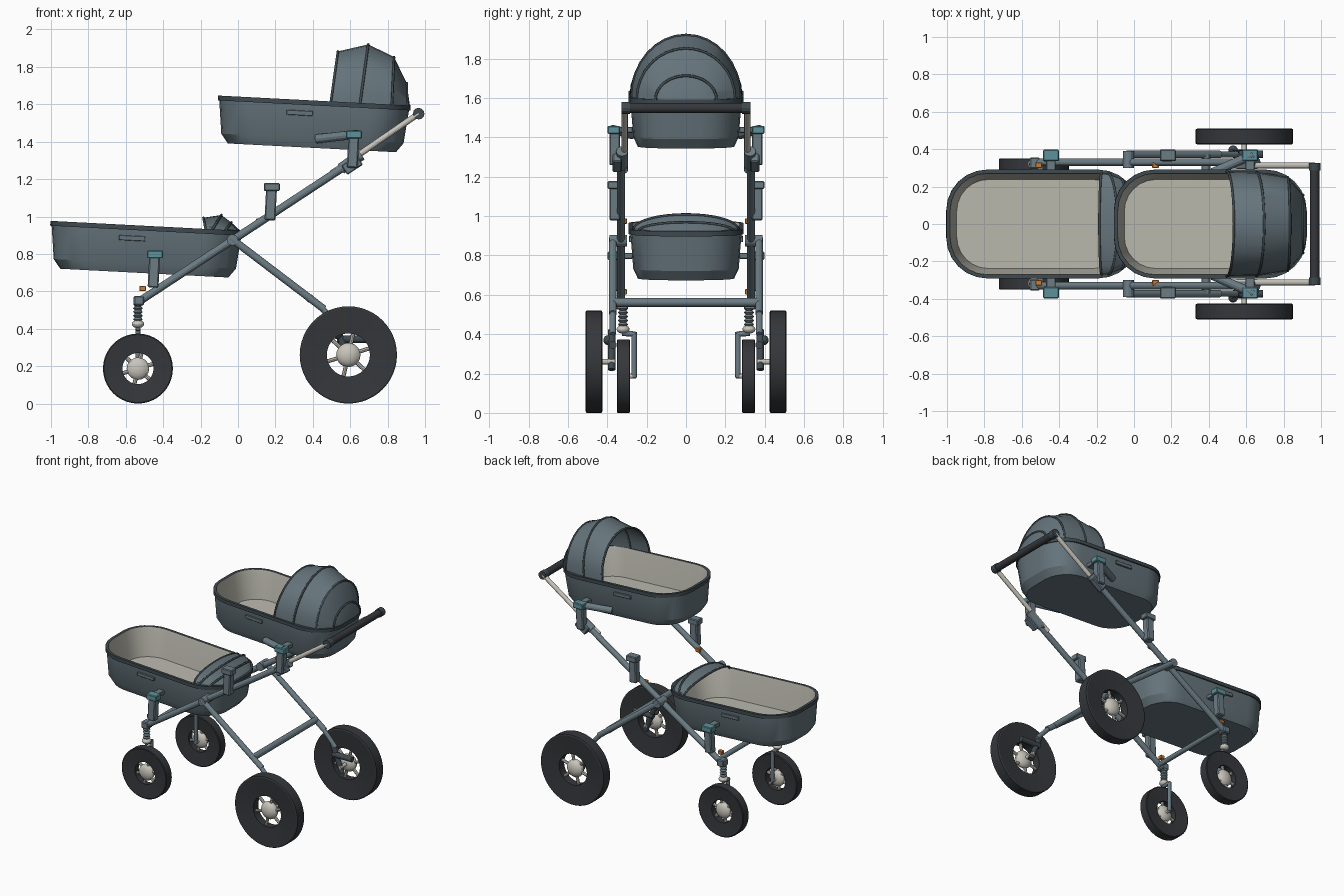
import bpy, bmesh
from math import sin, cos, pi
from mathutils import Vector, Matrix

cube = bpy.data.objects.get("Cube")
if cube:
    bpy.data.objects.remove(cube)

made = []


def material(name, rgb):
    m = bpy.data.materials.new(name)
    m.use_nodes = True
    m.diffuse_color = (*rgb, 1)
    m.node_tree.nodes["Principled BSDF"].inputs["Base Color"].default_value = (*rgb, 1)
    return m


FABRIC = material("slate fabric", (0.13, 0.175, 0.2))
FRAME = material("slate frame", (0.15, 0.205, 0.235))
TRIM = material("dark trim", (0.05, 0.068, 0.078))
LINING = material("cream lining", (0.5, 0.49, 0.43))
METAL = material("pale metal", (0.58, 0.56, 0.5))
RUBBER = material("black rubber", (0.035, 0.038, 0.043))
TEAL = material("teal clip", (0.11, 0.29, 0.33))
ORANGE = material("orange button", (0.6, 0.2, 0.03))


def add(name, bm, mats, place=None):
    me = bpy.data.meshes.new(name)
    bmesh.ops.recalc_face_normals(bm, faces=bm.faces)
    bm.to_mesh(me)
    bm.free()
    for m in mats:
        me.materials.append(m)
    ob = bpy.data.objects.new(name, me)
    bpy.context.collection.objects.link(ob)
    if place:
        ob.matrix_world = place
    made.append(ob)
    return ob


def tube(name, a, b, r, mat, segs=12, r2=None):
    a, b = Vector(a), Vector(b)
    d = b - a
    m = Matrix.Translation((a + b) / 2) @ d.to_track_quat('Z', 'Y').to_matrix().to_4x4()
    bm = bmesh.new()
    bmesh.ops.create_cone(bm, cap_ends=True, segments=segs, radius1=r,
                          radius2=r if r2 is None else r2, depth=d.length, matrix=m)
    return add(name, bm, [mat])


def box(name, c, size, mat, tilt=0, turn=0, place=None):
    bm = bmesh.new()
    m = (Matrix.Translation(c) @ Matrix.Rotation(turn, 4, 'Z')
         @ Matrix.Rotation(tilt, 4, 'Y') @ Matrix.Diagonal((*size, 1)))
    bmesh.ops.create_cube(bm, size=1, matrix=m)
    bmesh.ops.bevel(bm, geom=bm.edges[:], offset=min(size) * 0.12, segments=1, affect='EDGES')
    return add(name, bm, [mat], place)


def ball(name, c, size, mat):
    bm = bmesh.new()
    bmesh.ops.create_uvsphere(bm, u_segments=16, v_segments=10, radius=1,
                              matrix=Matrix.Translation(c) @ Matrix.Diagonal((*size, 1)))
    return add(name, bm, [mat])


def loft(name, rings, mats, bands=None, loop=True, caps=(), place=None):
    """Skin a list of point rings; bands gives the material slot of each strip."""
    bm = bmesh.new()
    rows = [[bm.verts.new(p) for p in ring] for ring in rings]
    n = len(rows[0])
    for i, (p, q) in enumerate(zip(rows, rows[1:])):
        for k in range(n if loop else n - 1):
            j = (k + 1) % n
            f = bm.faces.new((p[k], p[j], q[j], q[k]))
            f.material_index = bands[i] if bands else 0
    for row, slot in caps:
        bm.faces.new(rows[row]).material_index = slot
    return add(name, bm, mats, place)


def lathe(name, profile, c, mat, axis, segs=32):
    """Spin (radius, height) points around the y or z axis."""
    rings = []
    for r, h in profile:
        ring = []
        for k in range(segs):
            u, v = r * cos(2 * pi * k / segs), r * sin(2 * pi * k / segs)
            ring.append(Vector(c) + Vector((u, h, v) if axis == 'Y' else (u, v, h)))
        rings.append(ring)
    return loft(name, rings, [mat])


def rounded(hl, hw, r, z, n=6):
    pts = []
    for q, (sx, sy) in enumerate(((1, 1), (-1, 1), (-1, -1), (1, -1))):
        for k in range(n + 1):
            t = (q + k / n) * pi / 2
            pts.append((sx * (hl - r) + r * cos(t), sy * (hw - r) + r * sin(t), z))
    return pts


def arch(base, top, hw, h, n=16):
    return [(base + (top - base) * sin(pi * k / n), hw * cos(pi * k / n),
             h * sin(pi * k / n) + 0.005) for k in range(n + 1)]


def piping(name, pts, r, mat, place):
    cu = bpy.data.curves.new(name, 'CURVE')
    cu.dimensions = '3D'
    cu.bevel_depth = r
    cu.bevel_resolution = 1
    sp = cu.splines.new('POLY')
    sp.points.add(len(pts) - 1)
    for p, co in zip(sp.points, pts):
        p.co = (*co, 1)
    cu.materials.append(mat)
    ob = bpy.data.objects.new(name, cu)
    bpy.context.collection.objects.link(ob)
    ob.matrix_world = place


def bassinet(tag, x, z, ribs):
    place = Matrix.Translation((x, 0, z)) @ Matrix.Rotation(0.052, 4, 'Y')
    # Tub: floor pan, outer wall, rim lip, inner lining
    shape = [(0.45, 0.245, 0.18, -0.245), (0.488, 0.268, 0.2, -0.195),
             (0.508, 0.282, 0.21, -0.018), (0.516, 0.291, 0.22, -0.018),
             (0.516, 0.291, 0.22, 0.008), (0.496, 0.271, 0.2, 0.008),
             (0.49, 0.265, 0.2, -0.02), (0.45, 0.238, 0.17, -0.2)]
    loft(tag + "_tub", [rounded(*s) for s in shape], [FABRIC, TRIM, LINING],
         bands=[0, 0, 1, 1, 1, 2, 2], caps=((0, 0), (-1, 2)), place=place)
    # Side pull handles
    for s in (-1, 1):
        box(tag + "_side_handle", (-0.075, s * 0.281, -0.062), (0.14, 0.016, 0.026),
            FABRIC, place=place)
    # Hood panels and piping
    arches = [arch(*r) for r in ribs]
    loft(tag + "_hood", arches, [FABRIC], loop=False, place=place)
    for a in arches[:-1]:
        piping(tag + "_hood_rib", a, 0.007, TRIM, place)


bassinet("upper", 0.408, 1.612,
         [(0.088, 0.112, 0.28, 0.272), (0.245, 0.272, 0.277, 0.318), (0.415, 0.413, 0.25, 0.258),
          (0.497, 0.488, 0.155, 0.122), (0.512, 0.512, 0.09, 0.0)])
bassinet("lower", -0.488, 0.942,
         [(0.315, 0.3, 0.27, 0.062), (0.35, 0.395, 0.268, 0.082),
          (0.42, 0.45, 0.24, 0.045), (0.495, 0.505, 0.15, 0.0)])


def wheel(tag, x, y, r, hole, w, hub, segs):
    h = w / 2
    lathe(tag + "_tyre", [(hole, -h * .7), (r * .97, -h), (r, -h * .9), (r, h * .9),
                          (r * .97, h), (hole, h * .7), (hole, -h * .7)],
          (x, y, r), RUBBER, 'Y', segs)
    ball(tag + "_hub", (x, y, r), (hub, h * 0.95, hub), METAL)
    for k in range(6):
        t = k * pi / 3 + 0.3
        tube(tag + "_spoke", (x, y, r), (x + hole * 1.03 * cos(t), y, r + hole * 1.03 * sin(t)),
             0.011, METAL, 8)


# Frame sides, mirrored left and right
for s in (-1, 1):
    def P(x, y, z):
        return (x, s * y, z)

    # Main rail, telescopic handle rod and sleeves
    tube("main_rail", P(-0.53, 0.33, 0.545), P(0.62, 0.33, 1.3), 0.021, FRAME)
    tube("handle_rod", P(0.5, 0.312, 1.23), P(0.966, 0.312, 1.55), 0.016, METAL)
    tube("rail_sleeve", P(0.55, 0.325, 1.255), P(0.66, 0.325, 1.33), 0.03, FRAME)
    tube("grip_end", P(0.966, 0.285, 1.55), P(0.966, 0.327, 1.55), 0.031, TRIM)

    # Pivot and rear leg
    tube("pivot", P(-0.03, 0.3, 0.875), P(-0.03, 0.39, 0.875), 0.03, FRAME)
    tube("rear_leg", P(-0.04, 0.372, 0.885), P(0.46, 0.372, 0.505), 0.02, FRAME)
    tube("rear_leg_tip", P(0.44, 0.372, 0.52), P(0.55, 0.372, 0.4), 0.016, FRAME)
    tube("swing_arm", P(0.52, 0.378, 0.42), P(0.6, 0.378, 0.22), 0.019, TRIM)
    tube("brake_drum", P(0.53, 0.372, 0.345), P(0.69, 0.372, 0.345), 0.02, TRIM)
    ball("spring_knob", P(0.53, 0.395, 0.37), (0.025, 0.025, 0.025), TRIM)
    tube("rear_axle", P(0.59, 0.36, 0.26), P(0.59, 0.46, 0.26), 0.014, METAL)
    wheel("rear_wheel", 0.59, s * 0.468, 0.26, 0.115, 0.085, 0.065, 48)

    # Front suspension and fork
    box("front_knuckle", P(-0.53, 0.325, 0.55), (0.055, 0.06, 0.05), FRAME)
    lathe("front_spring", [(0.026 if k % 2 else 0.017, 0.44 + k * 0.01) for k in range(10)],
          P(-0.535, 0.32, 0), FRAME, 'Z', 12)
    ball("front_swivel", P(-0.535, 0.32, 0.425), (0.033, 0.033, 0.022), METAL)
    tube("fork_bridge", P(-0.535, 0.325, 0.405), P(-0.535, 0.258, 0.4), 0.014, FRAME)
    tube("front_fork", P(-0.535, 0.264, 0.41), P(-0.535, 0.264, 0.18), 0.014, FRAME)
    tube("front_axle", P(-0.535, 0.255, 0.187), P(-0.535, 0.33, 0.187), 0.012, METAL)
    wheel("front_wheel", -0.535, s * 0.318, 0.187, 0.083, 0.066, 0.06, 40)

    # Bassinet adapters; the middle pair is unused
    for tag, x, z, cap in (("upper", 0.615, 1.42, TEAL), ("middle", 0.175, 1.14, FRAME),
                           ("lower", -0.45, 0.78, TEAL)):
        box(tag + "_adapter_post", P(x, 0.362, z - 0.075), (0.058, 0.055, 0.17), FRAME, 0.05)
        box(tag + "_adapter_cap", P(x + 0.006, 0.367, z + 0.018), (0.085, 0.062, 0.042), cap)
        box(tag + "_adapter_button", P(x - 0.06, 0.315, z - 0.165), (0.035, 0.03, 0.028), ORANGE)
        if cap == TEAL:
            box(tag + "_adapter_clip", P(x + 0.005, 0.31, z + 0.018), (0.05, 0.08, 0.03), FRAME)
    box("adapter_foot", P(0.61, 0.35, 1.275), (0.1, 0.045, 0.06), FRAME, -0.58)

    # Carry arm reaching from the upper tub to its adapter
    tube("carry_arm", P(0.42, 0.275, 1.415), P(0.64, 0.372, 1.44), 0.024, FRAME)

# Cross bars and push handle
tube("rear_cross_bar", (0.385, -0.372, 0.562), (0.385, 0.372, 0.562), 0.023, FRAME)
tube("front_cross_bar", (-0.5, -0.33, 0.562), (-0.5, 0.33, 0.562), 0.018, FRAME)
tube("push_handle", (0.966, -0.31, 1.55), (0.966, 0.31, 1.55), 0.026, RUBBER, 16)

# Smooth shading with sharp edges kept
bpy.ops.object.select_all(action='DESELECT')
for ob in made:
    ob.select_set(True)
bpy.context.view_layer.objects.active = made[0]
bpy.ops.object.shade_smooth_by_angle(angle=0.45)
